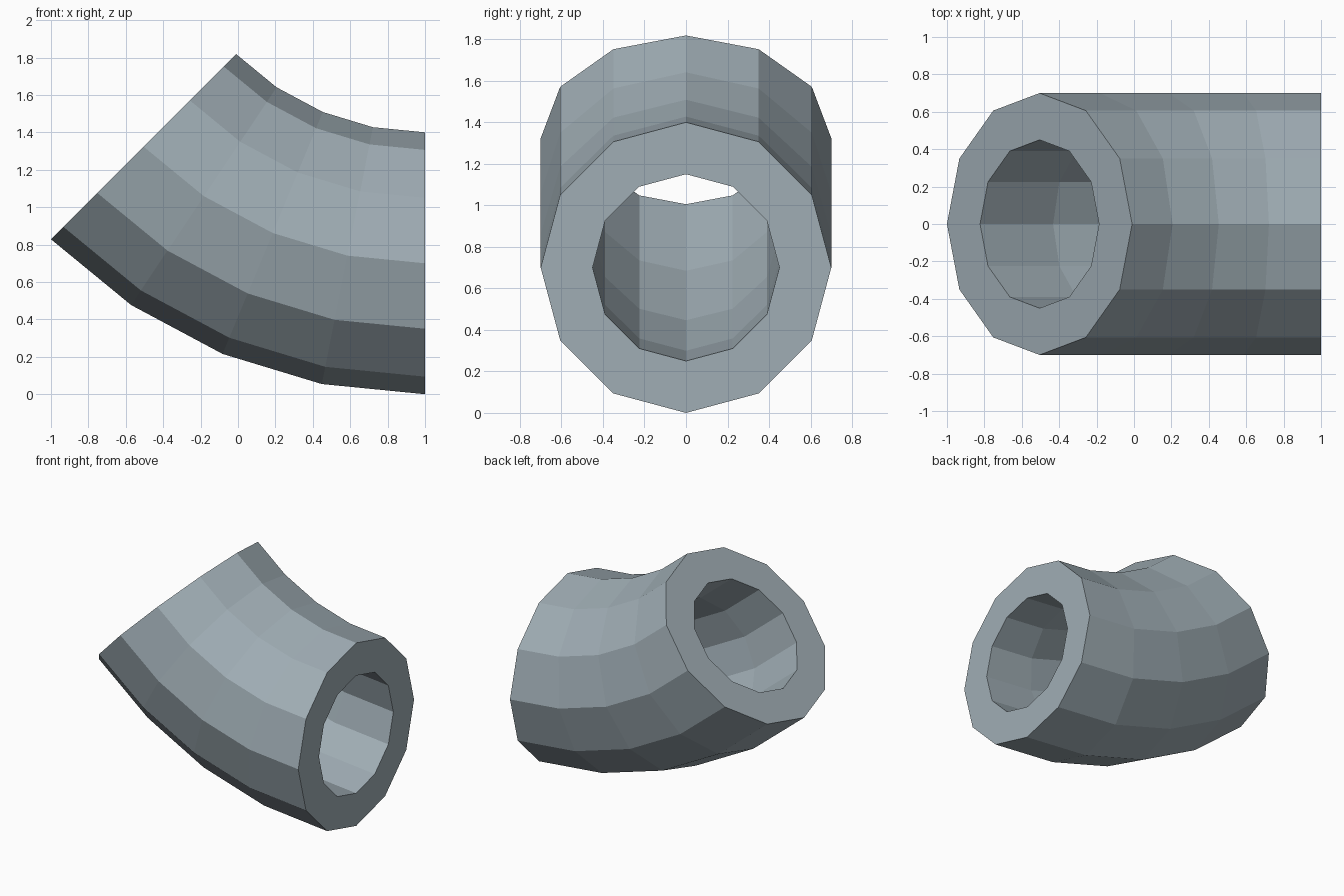
import bpy
import bmesh
from math import sin, cos, pi, radians

SIDES, STEPS = 12, 4
OUTER, INNER = 0.7, 0.45
BEND = radians(45)
PIVOT_Z = 2 * 2 ** 0.5          # bend centre sits above the end at x = 1

cube = bpy.data.objects.get("Cube")
if cube:
    bpy.data.objects.remove(cube, do_unlink=True)

# Plain blue-grey material
grey = bpy.data.materials.new("blue_grey")
grey.use_nodes = True
colour = (0.35, 0.42, 0.46, 1)
grey.diffuse_color = colour
grey.node_tree.nodes["Principled BSDF"].inputs["Base Color"].default_value = colour

bm = bmesh.new()


def circle(radius):
    """Upright ring of vertices at the straight-facing end."""
    return [bm.verts.new((1, radius * sin(2 * pi * i / SIDES),
                          OUTER + radius * cos(2 * pi * i / SIDES)))
            for i in range(SIDES)]


# Annular end face
outer, inner = circle(OUTER), circle(INNER)
start = []
for i in range(SIDES):
    j = (i + 1) % SIDES
    start.append(bm.faces.new((outer[i], outer[j], inner[j], inner[i])))

# Sweep the end face round the bend; walls and far end follow
bmesh.ops.spin(bm, geom=start, cent=(1, 0, PIVOT_Z), axis=(0, 1, 0),
               angle=BEND, steps=STEPS, use_duplicate=False)

# The start face must remain as the near cap, so rebuild it if consumed
bm.verts.ensure_lookup_table()
open_edges = [e for e in bm.edges if e.is_boundary]
if open_edges:
    bmesh.ops.bridge_loops(bm, edges=open_edges)
bmesh.ops.recalc_face_normals(bm, faces=bm.faces)

mesh = bpy.data.meshes.new("pipe_elbow")
bm.to_mesh(mesh)
bm.free()
mesh.materials.append(grey)
elbow = bpy.data.objects.new("pipe_elbow", mesh)
bpy.context.collection.objects.link(elbow)
